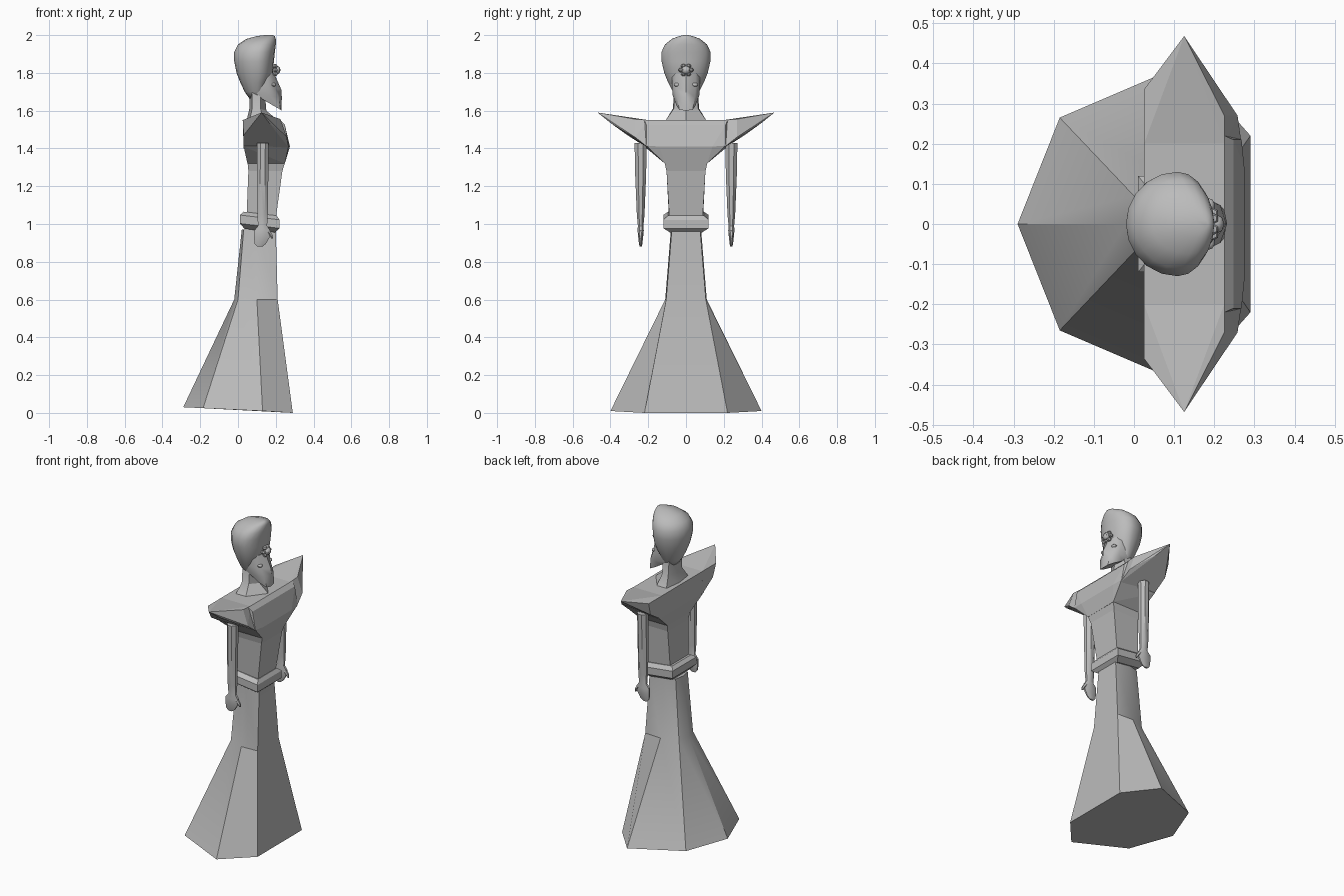
import bpy, bmesh, math
from mathutils import Vector, Matrix

grey = bpy.data.materials.new("plain grey")
grey.diffuse_color = (0.5, 0.5, 0.5, 1)


def finish(name, bm, angle):
    bmesh.ops.recalc_face_normals(bm, faces=bm.faces)
    me = bpy.data.meshes.new(name)
    bm.to_mesh(me)
    bm.free()
    me.materials.append(grey)
    ob = bpy.data.objects.new(name, me)
    bpy.context.collection.objects.link(ob)
    if angle:
        me.shade_smooth()
        me.set_sharp_from_angle(angle=math.radians(angle))
    return ob


def loft(name, rings, angle=0):
    bm = bmesh.new()
    vs = [[bm.verts.new(p) for p in r] for r in rings]
    n = len(vs[0])
    for a, b in zip(vs, vs[1:]):
        for i in range(n):
            j = (i + 1) % n
            bm.faces.new((a[i], a[j], b[j], b[i]))
    bm.faces.new(vs[0])
    bm.faces.new(vs[-1])
    return finish(name, bm, angle)


def sym(half):
    # half outline, back to front, mirrored over y = 0
    return list(half) + [(x, -y, z) for x, y, z in reversed(half) if y > 1e-6]


def hull(name, pts, angle=0):
    bm = bmesh.new()
    for p in pts:
        bm.verts.new(p)
    bmesh.ops.convex_hull(bm, input=bm.verts)
    loose = [v for v in bm.verts if not v.link_faces]
    bmesh.ops.delete(bm, geom=loose, context='VERTS')
    bmesh.ops.dissolve_limit(bm, angle_limit=0.03, verts=bm.verts, edges=bm.edges)
    return finish(name, bm, angle)


def ellipse(cx, cy, z, rx, ry, n=8):
    return [(cx + rx * math.cos(math.tau * (i + .5) / n),
             cy + ry * math.sin(math.tau * (i + .5) / n), z) for i in range(n)]


def ball(name, loc, scale, seg=10, rings=6):
    bm = bmesh.new()
    bmesh.ops.create_uvsphere(bm, u_segments=seg, v_segments=rings, radius=1,
                              matrix=Matrix.Translation(loc) @ Matrix.Diagonal((*scale, 1)))
    return finish(name, bm, 40)


# flared seven-sided skirt with a train at the back
loft("skirt", [
    sym([(-.29, 0, .03), (-.185, .265, .025), (.13, .40, .01), (.29, .22, 0)]),
    sym([(-.02, 0, .6), (0, .07, .6), (.10, .11, .6), (.21, .105, .6)]),
    sym([(.02, 0, .97), (.03, .06, .97), (.10, .08, .97), (.2, .075, .97)])], 30)

# tilted belt
def belt_ring(z, x0, x1, w):
    return sym([(x, w, z - (x - .115) * .12) for x in (x0, x1)])

loft("belt", [belt_ring(.965, .035, .195, .085), belt_ring(.99, .01, .22, .12),
              belt_ring(1.035, .01, .22, .12), belt_ring(1.055, .03, .205, .095)])

# waist and chest
loft("waist", [sym([(.045, .09, 1.03), (.2, .088, 1.03)]),
               sym([(.055, .103, 1.28), (.235, .103, 1.28)]),
               sym([(.05, .115, 1.33), (.25, .115, 1.33)])])
chest = [(.05, .112, 1.32), (.248, .112, 1.32), (.03, .22, 1.41), (.275, .14, 1.41),
         (.268, .21, 1.415), (.025, .22, 1.55), (.225, .22, 1.55), (.248, .21, 1.525)]
hull("chest", sym(chest))

# pointed shoulders
shoulder = [(.025, .2, 1.55), (.225, .2, 1.55), (.03, .2, 1.40), (.268, .2, 1.405),
            (.025, .335, 1.55), (.03, .31, 1.47), (.125, .468, 1.59),
            (.225, .27, 1.555), (.258, .27, 1.46), (.165, .40, 1.535)]
for s, side in ((1, "left"), (-1, "right")):
    hull(side + "_shoulder", [(x, y * s, z) for x, y, z in shoulder])
    # slim arm, flat hand and thumb
    arm = [(1.43, .132, .033, .035), (1.25, .13, .033, .031), (1.05, .13, .03, .022),
           (.99, .13, .026, .016), (.965, .128, .046, .018), (.93, .126, .045, .014),
           (.895, .118, .032, .01), (.88, .115, .015, .006)]
    loft(side + "_arm", [ellipse(x, .24 * s, z, rx, ry) for z, x, rx, ry in arm], 35)
    loft(side + "_thumb", [ellipse(.155, .24 * s, .965, .015, .012, 6),
                           ellipse(.175, .24 * s, .94, .011, .01, 6),
                           ellipse(.182, .24 * s, .922, .005, .005, 6)], 40)
    ball(side + "_eye", (.187, .046 * s, 1.737), (.014, .018, .011))

# neck with spreading collar
loft("neck", [
    sym([(.045, 0, 1.545), (.06, .11, 1.545), (.13, .11, 1.545), (.21, 0, 1.55)]),
    sym([(.06, 0, 1.61), (.075, .07, 1.61), (.12, .065, 1.61), (.15, 0, 1.6)]),
    sym([(.06, 0, 1.72), (.075, .06, 1.72), (.12, .055, 1.72), (.14, 0, 1.72)])], 30)

# face
loft("face", [
    sym([(.10, 0, 1.68), (.13, .05, 1.66), (.19, .05, 1.625), (.225, .035, 1.605), (.23, 0, 1.6)]),
    sym([(.08, 0, 1.70), (.10, .065, 1.69), (.17, .07, 1.68), (.215, .047, 1.67), (.232, 0, 1.67)]),
    sym([(.08, 0, 1.74), (.10, .075, 1.74), (.16, .075, 1.73), (.195, .05, 1.72), (.23, 0, 1.71)]),
    sym([(.07, 0, 1.80), (.10, .075, 1.80), (.15, .075, 1.80), (.18, .05, 1.80), (.19, 0, 1.80)])], 40)

# tall swept-up hair: height, back x, front x, half width
hair = [(1.665, .06, .13, .05), (1.70, .035, .145, .07), (1.75, .012, .165, .095),
        (1.80, -.008, .185, .115), (1.86, -.02, .19, .129), (1.91, -.02, .195, .13),
        (1.95, 0, .2, .112), (1.98, .045, .2, .075), (1.995, .10, .195, .035), (2.0, .14, .185, .012)]
rings = []
for z, x0, x1, w in hair:
    mid = x0 + (x1 - x0) * .6
    ring = []
    for i in range(20):
        a = math.tau * i / 20
        c = math.cos(a)
        ring.append((mid + c * ((x1 - mid) if c > 0 else (mid - x0)), w * math.sin(a), z))
    rings.append(ring)
loft("hair", rings, 60)

# brow ornament: a gem with a ring of beads
ball("brow_gem", (.205, 0, 1.815), (.02, .024, .022), 8, 6)
for i in range(6):
    a = math.tau * i / 6
    ball("brow_bead", (.196, .027 * math.cos(a), 1.815 + .024 * math.sin(a)), (.016, .014, .012), 6, 4)
